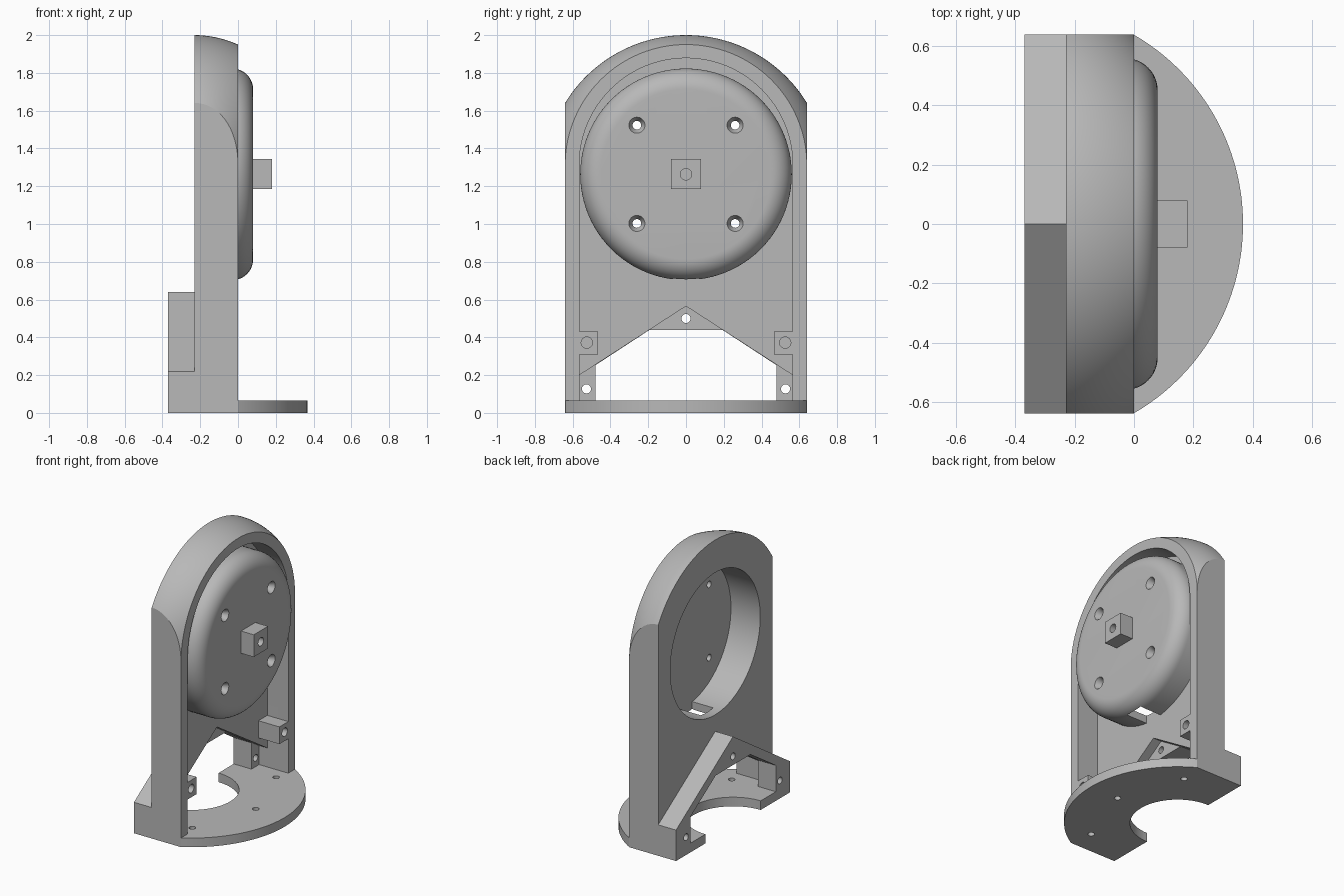
import bpy, bmesh, math
from mathutils import Matrix

cube = bpy.data.objects.get("Cube")
if cube:
    bpy.data.objects.remove(cube, do_unlink=True)

grey = bpy.data.materials.new("plain grey")
grey.use_nodes = True
GREY = (0.48, 0.48, 0.48, 1)
grey.diffuse_color = GREY
grey.node_tree.nodes["Principled BSDF"].inputs["Base Color"].default_value = GREY

W, IN = 0.64, 0.565            # outer and inner half width
BACK, PLATE = -0.23, -0.165    # rear plate faces
DIAL = 1.263                   # dial centre height


def finish(name, bm):
    bmesh.ops.recalc_face_normals(bm, faces=bm.faces)
    mesh = bpy.data.meshes.new(name)
    bm.to_mesh(mesh)
    bm.free()
    mesh.materials.append(grey)
    ob = bpy.data.objects.new(name, mesh)
    bpy.context.collection.objects.link(ob)
    return ob


def loft(name, rings):
    """Closed solid through rings with equal point counts."""
    bm = bmesh.new()
    loops = [[bm.verts.new(p) for p in ring] for ring in rings]
    n = len(loops[0])
    for a, b in zip(loops, loops[1:]):
        for i in range(n):
            j = (i + 1) % n
            bm.faces.new((a[i], a[j], b[j], b[i]))
    bm.faces.new(loops[0])
    bm.faces.new(loops[-1])
    return finish(name, bm)


def prism_x(name, pts, x0, x1):
    return loft(name, [[(x, y, z) for y, z in pts] for x in (x0, x1)])


def box(name, x0, x1, y0, y1, z0, z1):
    return prism_x(name, [(y0, z0), (y1, z0), (y1, z1), (y0, z1)], x0, x1)


def arc(cx, cy, r, a0, a1, n):
    return [(cx + r * math.cos(a0 + (a1 - a0) * i / n),
             cy + r * math.sin(a0 + (a1 - a0) * i / n)) for i in range(n + 1)]


def rod_x(y, z, r0, x0, x1, r1=None, n=32):
    """Round bar or cone along x."""
    return loft("cutter", [[(x, *p) for p in arc(y, z, r, 0, math.tau, n)[:-1]]
                           for x, r in ((x0, r0), (x1, r1 or r0))])


def cut(ob, cutter):
    mod = ob.modifiers.new("cut", "BOOLEAN")
    mod.operation, mod.solver, mod.object = "DIFFERENCE", "EXACT", cutter
    bpy.ops.object.select_all(action="DESELECT")
    bpy.context.view_layer.objects.active = ob
    ob.select_set(True)
    bpy.ops.object.modifier_apply(modifier=mod.name)
    bpy.data.objects.remove(cutter, do_unlink=True)


def smooth(ob):
    bpy.ops.object.select_all(action="DESELECT")
    bpy.context.view_layer.objects.active = ob
    ob.select_set(True)
    bpy.ops.object.shade_smooth_by_angle(angle=math.radians(25))


# housing: arched shell whose crown narrows towards the open face
rings = []
for i in range(17):
    t = math.sin(i / 16 * math.pi / 2)
    u = 1 - math.sqrt(1 - 0.999 * t * t) if i == 16 else t * t
    u = t * t
    r, c = 0.75 + (0.6402 - 0.75) * u, 1.25 + 0.06 * u
    a = math.acos(W / r)
    crown = arc(0, c, r, a, math.pi - a, 64)
    rings.append([(BACK * (1 - t), y, z) for y, z in [(W, 0)] + crown + [(-W, 0)]])
housing = loft("housing", rings)
cut(housing, prism_x("cutter", [(IN, -0.1)] + arc(0, 1.313, IN, 0, math.pi, 64)
                     + [(-IN, -0.1)], PLATE, 0.1))
cut(housing, prism_x("cutter", [(0, 0.565), (IN, 0.2), (IN, -0.1), (-IN, -0.1), (-IN, 0.2)],
                     BACK - 0.1, PLATE + 0.05))
cut(housing, rod_x(0, DIAL, 0.54, BACK - 0.1, PLATE + 0.05, n=96))
smooth(housing)

# dial cup: turned profile, open at the rear, rounded front edge
profile = [(0, 0), (0, 0.505), (BACK, 0.505), (BACK, 0.56)]
profile += [(x, r) for r, x in arc(0.45, -0.03, 0.11, 0, math.pi / 2, 12)] + [(0.08, 0)]
bm = bmesh.new()
vs = [bm.verts.new((x, 0, DIAL + r)) for x, r in profile]
es = [bm.edges.new(pair) for pair in zip(vs, vs[1:])]
bmesh.ops.spin(bm, geom=vs + es, cent=(0, 0, DIAL), axis=(1, 0, 0),
               angle=math.tau, steps=96, use_duplicate=False)
bmesh.ops.remove_doubles(bm, verts=bm.verts, dist=1e-4)
bmesh.ops.dissolve_limit(bm, angle_limit=0.001, verts=bm.verts, edges=bm.edges)
cup = finish("dial_cup", bm)
for y in (-0.26, 0.26):
    for z in (DIAL - 0.26, DIAL + 0.26):
        cut(cup, rod_x(y, z, 0.023, -0.1, 0.2))
        cut(cup, rod_x(y, z, 0.023, 0.04, 0.081, 0.043))
cut(cup, box("cutter", PLATE, 0, -0.07, 0.07, 0.65, 0.85))
smooth(cup)

# square boss on the dial
boss = box("dial_boss", 0.075, 0.18, -0.08, 0.08, DIAL - 0.078, DIAL + 0.08)
cut(boss, rod_x(0, DIAL, 0.03, 0.1, 0.3))
smooth(boss)

# rear brace: gabled slab with an open centre
half = [(W, 0), (W, 0.22), (0, 0.64), (-W, 0.22), (-W, 0)]
opening = [(-0.48, 0), (-0.48, 0.252), (-0.195, 0.438), (0.195, 0.438), (0.48, 0.252), (0.48, 0)]
brace = prism_x("rear_brace", half + opening, -0.37, BACK)
for y, z in ((0, 0.5), (0.527, 0.127), (-0.527, 0.127)):
    cut(brace, rod_x(y, z, 0.024, -0.5, 0))
smooth(brace)

# mounting blocks inside the side walls
for side, name in ((1, "back_mount_block"), (-1, "front_mount_block")):
    y0, y1 = sorted((side * 0.465, side * 0.57))
    block = box(name, PLATE - 0.02, 0, y0, y1, 0.31, 0.432)
    cut(block, rod_x(side * 0.525, 0.372, 0.03, -0.12, 0.1))
    smooth(block)

# base plate: round-nosed foot with a half-round notch
a = math.asin(W / 0.738)
outline = arc(-0.37, 0, 0.738, -a, a, 64) + [(-0.37, W)]
outline += arc(-0.37, 0, 0.31, math.pi / 2, -math.pi / 2, 40) + [(-0.37, -W)]
base = loft("base_plate", [[(x, y, z) for x, y in outline] for z in (0, 0.065)])
for x, y in ((0.14, 0), (-0.03, 0.47), (-0.03, -0.47)):
    hole = [[(*p, z) for p in arc(x, y, 0.022, 0, math.tau, 24)[:-1]] for z in (-0.1, 0.2)]
    cut(base, loft("cutter", hole))
smooth(base)
